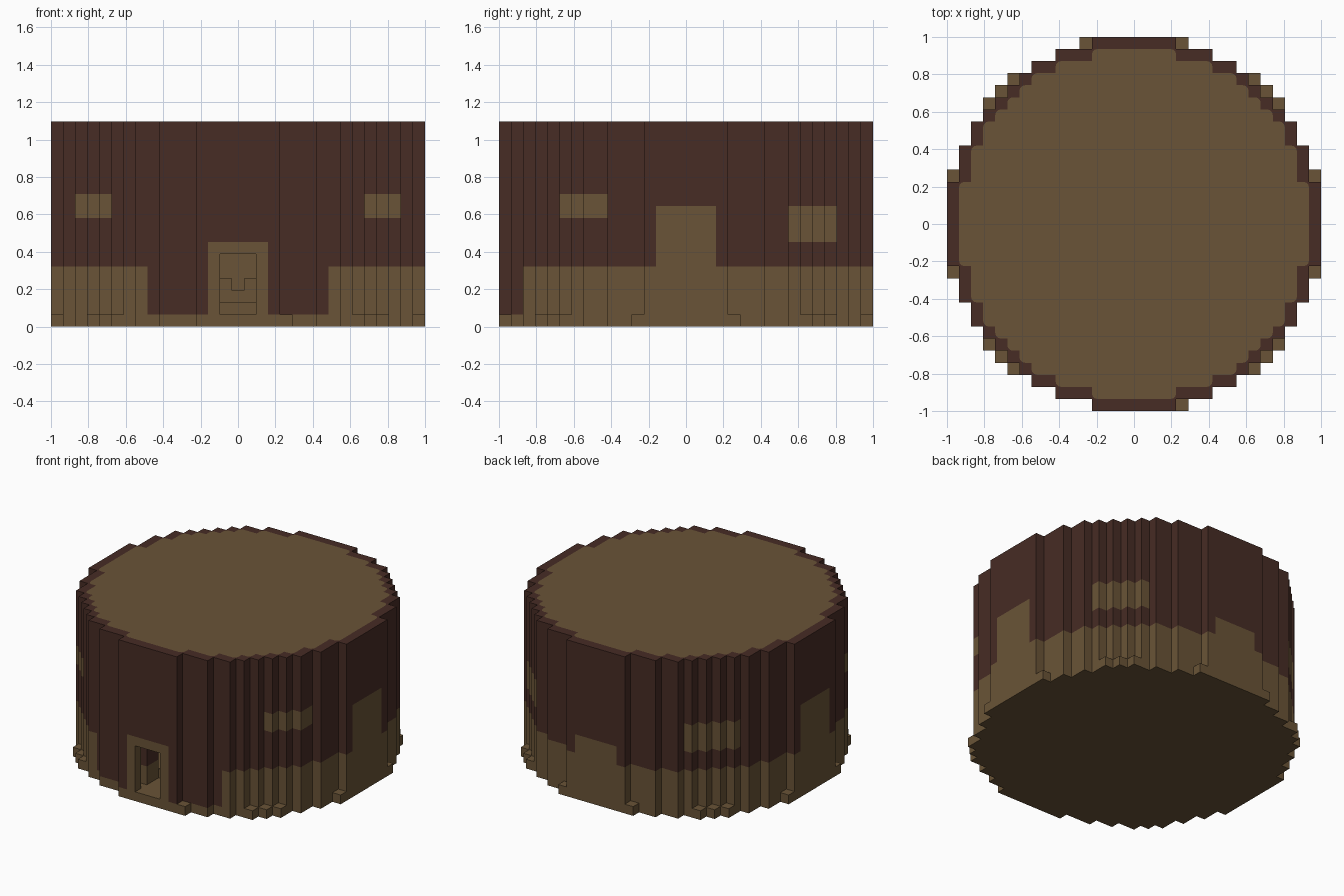
import bpy
import bmesh

cube = bpy.data.objects.get("Cube")
if cube:
    bpy.data.objects.remove(cube, do_unlink=True)

CELL = 2 / 31          # edge of one block
TOP = 17               # height in blocks
R = range(-15, 16)


def material(name, rgb):
    m = bpy.data.materials.new(name)
    m.use_nodes = True
    color = (*rgb, 1)
    m.diffuse_color = color
    m.node_tree.nodes["Principled BSDF"].inputs["Base Color"].default_value = color
    return m


BROWN, TAN = 0, 1
MATS = [material("dark_brown", (0.063, 0.025, 0.018)),
        material("tan", (0.142, 0.088, 0.038))]


def finish(name, bm):
    mesh = bpy.data.meshes.new(name)
    bm.to_mesh(mesh)
    bm.free()
    for m in MATS:
        mesh.materials.append(m)
    obj = bpy.data.objects.new(name, mesh)
    bpy.context.collection.objects.link(obj)
    return obj


def build_blocks(name, cells):
    """Skin a {cell: colour} map with outer faces and merge the flat areas."""
    bm = bmesh.new()
    cache = {}

    def vert(p):
        if p not in cache:
            cache[p] = bm.verts.new(((p[0] - 0.5) * CELL, (p[1] - 0.5) * CELL, p[2] * CELL))
        return cache[p]

    for cell, colour in cells.items():
        for axis in range(3):
            u, v = (axis + 1) % 3, (axis + 2) % 3
            for side in (0, 1):
                near = list(cell)
                near[axis] += 2 * side - 1
                if tuple(near) in cells:
                    continue
                ring = []
                for a, b in ((0, 0), (1, 0), (1, 1), (0, 1)):
                    p = list(cell)
                    p[axis] += side
                    p[u] += a
                    p[v] += b
                    ring.append(vert(tuple(p)))
                face = bm.faces.new(ring if side else ring[::-1])
                face.material_index = colour
    bmesh.ops.dissolve_limit(bm, angle_limit=0.01, verts=bm.verts[:],
                             edges=bm.edges[:], delimit={'MATERIAL'})
    return finish(name, bm)


# Stepped round plan: half width of each row, counted from the middle
HALF = [15] * 4 + [14] * 3 + [13, 13, 12, 11, 10, 9, 8, 6, 3]
plan = {(i, j) for j in R for i in R if abs(i) <= HALF[abs(j)]}


def inside(i, j, diagonal):
    return all((i + a, j + b) in plan for a in (-1, 0, 1) for b in (-1, 0, 1)
               if diagonal or a * b == 0)


core = {c for c in plan if inside(*c, True)}
lid = {c for c in plan if inside(*c, False)}


def wall_colour(i, j, k):
    x, y = abs(i), abs(j)
    if x <= 2 and y > 12:                                   # door surround, back panel
        return TAN if k < 7 else BROWN
    if y <= 2 and x > 12:                                   # tall side panels
        return TAN if k < 10 else BROWN
    if j < 0 and 11 <= x <= 13 and 7 <= y <= 10 and k in (9, 10):    # front windows
        return TAN
    if j > 0 and 9 <= x <= 12 and 9 <= y <= 12 and 7 <= k <= 9:      # back windows
        return TAN
    if j < 0 and x <= 7:                                    # dark bays beside the door
        return BROWN
    return TAN if k < 5 else BROWN                          # lower band


# Floor slab with footing blocks in the steps
footing = {(sx * a, sy * b) for a, b in ((4, 15), (15, 4), (10, 12), (11, 11), (12, 10))
           for sx in (-1, 1) for sy in (-1, 1)} - {(-4, -15)}
build_blocks("floor_slab", {(i, j, 0): TAN for i, j in plan | footing})

# Wall shell with the doorway left open
build_blocks("outer_wall", {(i, j, k): wall_colour(i, j, k)
                            for i, j in plan - core for k in range(1, TOP)
                            if not (abs(i) <= 1 and j < 0 and k < 6)})

# Ceiling closing the shell
build_blocks("ceiling", {(i, j, TOP - 1): BROWN for i, j in core})

# Roof surface with softened corners
bm = bmesh.new()
corner = {}
for i, j in lid:
    ring = []
    for p in ((i, j), (i + 1, j), (i + 1, j + 1), (i, j + 1)):
        if p not in corner:
            corner[p] = bm.verts.new(((p[0] - 0.5) * CELL, (p[1] - 0.5) * CELL, TOP * CELL + 0.002))
        ring.append(corner[p])
    bm.faces.new(ring).material_index = TAN
outer = [v for v in bm.verts if len(v.link_faces) == 1]
bmesh.ops.dissolve_limit(bm, angle_limit=0.01, verts=bm.verts[:], edges=bm.edges[:])
bmesh.ops.bevel(bm, geom=[v for v in outer if v.is_valid], offset=0.03,
                segments=3, profile=0.5, affect='VERTICES')
for f in bm.faces:
    f.material_index = TAN
finish("roof_surface", bm)

# Entry partition and bench behind the doorway
build_blocks("entry_partition", {(-2, j, k): BROWN if k > 2 else TAN
                                 for j in (-13, -12) for k in range(1, 7)})
bench = {(i, -11, 1): TAN for i in (-1, 0, 1)}
bench.update({(i, -10, k): TAN for i in (-1, 0, 1) for k in range(1, 3 if i == 0 else 4)})
build_blocks("bench", bench)
